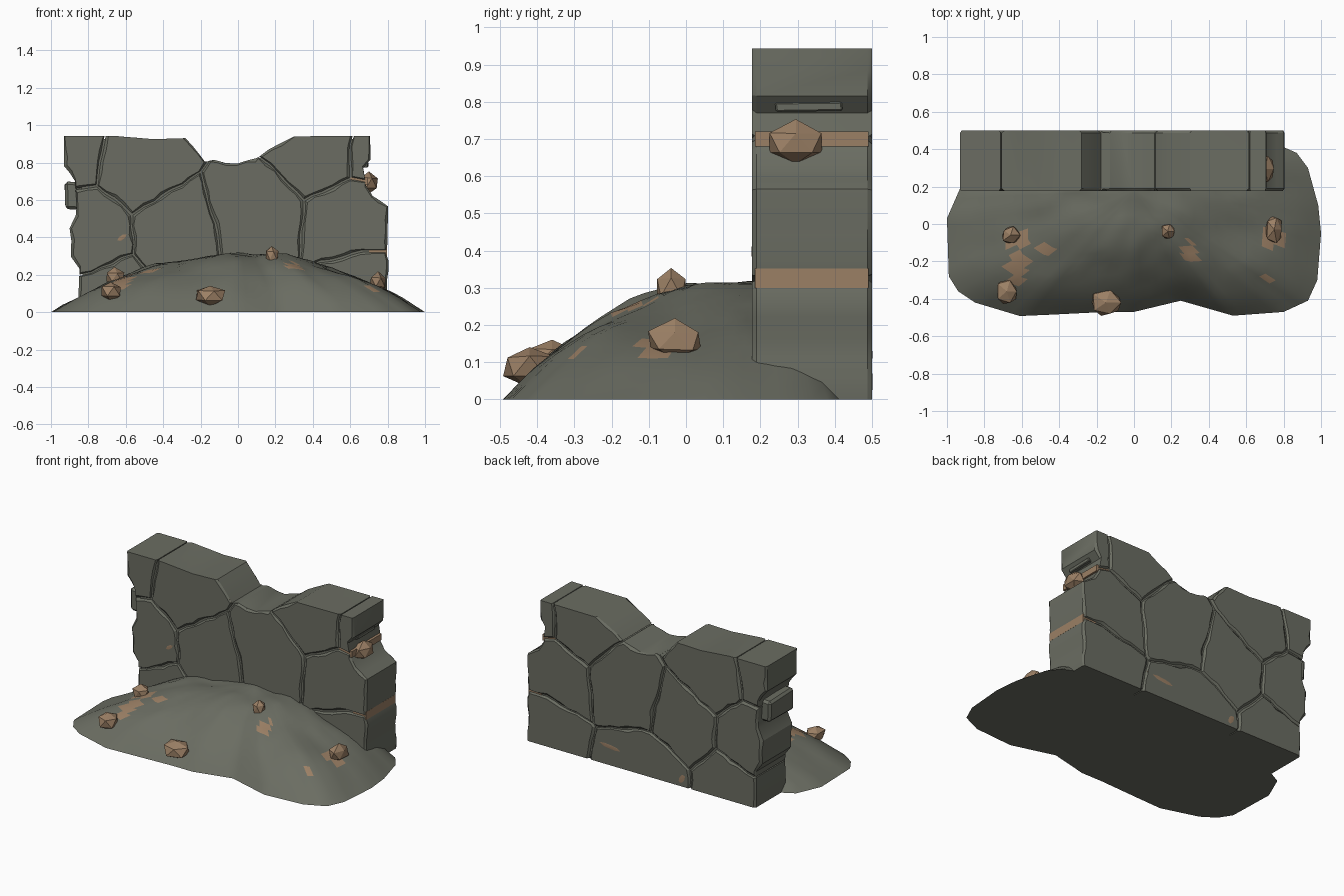
import bpy, bmesh, math, random
from mathutils import Vector, noise

if "Cube" in bpy.data.objects:
    bpy.data.objects.remove(bpy.data.objects["Cube"])

random.seed(4)


def material(name, rgb):
    m = bpy.data.materials.new(name)
    m.diffuse_color = (*rgb, 1)
    m.use_nodes = True
    m.node_tree.nodes["Principled BSDF"].inputs["Base Color"].default_value = m.diffuse_color
    return m


STONE = material("grey green stone", (0.145, 0.152, 0.122))
CLAY = material("tan clay", (0.33, 0.215, 0.13))


def make(name, bm, smooth=None):
    bmesh.ops.recalc_face_normals(bm, faces=bm.faces)
    me = bpy.data.meshes.new(name)
    bm.to_mesh(me)
    bm.free()
    me.materials.append(STONE)
    me.materials.append(CLAY)
    ob = bpy.data.objects.new(name, me)
    bpy.context.collection.objects.link(ob)
    if smooth:
        bpy.ops.object.select_all(action='DESELECT')
        ob.select_set(True)
        bpy.context.view_layer.objects.active = ob
        bpy.ops.object.shade_smooth_by_angle(angle=math.radians(smooth))
    return ob


def subdivide(pts, step):
    out = []
    for a, b in zip(pts, pts[1:] + pts[:1]):
        n = max(1, round((b - a).length / step))
        out += [a.lerp(b, i / n) for i in range(n)]
    return out


def loft(name, rings, smooth=None):
    """Skin closed rings of equal size and cap both ends."""
    bm = bmesh.new()
    vs = [[bm.verts.new(p) for p in r] for r in rings]
    n = len(vs[0])
    for r, s in zip(vs, vs[1:]):
        for i in range(n):
            j = (i + 1) % n
            bm.faces.new((r[i], r[j], s[j], s[i]))
    bm.faces.new(vs[0])
    bm.faces.new(vs[-1])
    return make(name, bm, smooth)


def clip(poly, point, normal):
    """Keep the part of a 2D polygon behind a line."""
    out = []
    for a, b in zip(poly, poly[1:] + poly[:1]):
        da, db = (a - point).dot(normal), (b - point).dot(normal)
        if da <= 0:
            out.append(a)
        if da * db < 0:
            out.append(a.lerp(b, da / (da - db)))
    return out


def rough(p):
    """Same wobble for both sides of a crack."""
    q = Vector((p.x * 7, p.y * 7, 3.1))
    d = noise.noise_vector(q) * 0.018 + noise.noise_vector(q * 3) * 0.008
    return Vector((max(-0.93, min(0.805, p.x + d.x)), max(0, min(0.943, p.y + d.y)))) \
        if 0.01 < p.y < 0.92 else p.copy()


# wall silhouette (x, z), broken into stones around seed points
outline = [Vector(p) for p in (
    (-0.85, 0), (0.80, 0), (0.80, 0.28), (0.78, 0.33), (0.80, 0.38), (0.80, 0.57), (0.72, 0.62),
    (0.68, 0.68), (0.67, 0.78), (0.705, 0.82), (0.705, 0.943), (0.30, 0.94), (0.22, 0.90),
    (0.10, 0.82), (0, 0.79), (-0.14, 0.825), (-0.18, 0.815), (-0.24, 0.89), (-0.28, 0.93),
    (-0.45, 0.925), (-0.68, 0.943), (-0.93, 0.943), (-0.93, 0.77), (-0.86, 0.70),
    (-0.87, 0.53), (-0.90, 0.45), (-0.90, 0.30), (-0.86, 0.24))]
seeds = [Vector(p) for p in (
    (-0.94, 0.88), (-0.52, 0.80), (-0.82, 0.42), (-0.30, 0.45), (0.03, 0.52), (0.66, 0.47),
    (0.43, 0.92), (0.80, 0.90), (-0.05, 0.05), (0.72, 0.17), (-0.70, 0.05))]

for k, s in enumerate(seeds):
    cell = outline
    for t in seeds:
        if t != s:
            n = (t - s).normalized()
            cell = clip(cell, (s + t) / 2 - n * 0.003, n)
    cell = [rough(p) for p in subdivide(cell, 0.06)]
    c = sum(cell, Vector((0, 0))) / len(cell)

    def ring(y, inset):
        pts = []
        for p in cell:
            d = c - p
            q = p + d.normalized() * min(inset * random.uniform(0.5, 1.5), d.length * 0.5)
            z = 0 if p.y < 0.005 else q.y
            if p.y > 0.925:
                z = p.y
            pts.append((q.x, y, z))
        return pts
    loft("wall_stone_%d" % (k + 1),
         [ring(0.177, 0.013), ring(0.190, 0), ring(0.487, 0), ring(0.5, 0.013)], 25)

# core filling the cracks
mid = Vector((-0.06, 0.45))
core = [mid + (p - mid) * 0.968 for p in outline]
ob = loft("wall_core", [[(p.x, y, p.y) for p in core] for y in (0.187, 0.489)])
for f in ob.data.polygons:
    f.material_index = int(abs(f.normal.x) > 0.7)


def box(name, lo, hi, mat=0, bevel=0.0, wobble=0.0):
    bm = bmesh.new()
    bmesh.ops.create_cube(bm, size=1)
    for v in bm.verts:
        v.co = Vector([(a + b) / 2 + (b - a) * q + random.uniform(-wobble, wobble)
                       for a, b, q in zip(lo, hi, v.co)])
    if bevel:
        bmesh.ops.bevel(bm, geom=bm.edges[:], offset=bevel, segments=1, affect='EDGES')
    for f in bm.faces:
        f.material_index = mat
    return make(name, bm)


# clay seams on the right end, protruding block on the left end
box("lower_clay_seam", (0.70, 0.185, 0.30), (0.797, 0.49, 0.352), 1)
box("upper_clay_seam", (0.60, 0.185, 0.68), (0.695, 0.49, 0.72), 1)
box("left_end_block", (-0.925, 0.2, 0.55), (-0.80, 0.45, 0.695), 0, 0.015, 0.006)
box("right_end_sliver", (0.60, 0.24, 0.775), (0.695, 0.42, 0.797), 0, 0.004, 0.003)

# earth mound: rings from its outline up to the ridge at the wall
base = [Vector(p) for p in (
    (-1, 0.03), (-0.99, -0.28), (-0.94, -0.36), (-0.85, -0.42), (-0.61, -0.492), (-0.45, -0.485),
    (-0.15, -0.47), (0, -0.47), (0.25, -0.41), (0.53, -0.49), (0.80, -0.47), (0.93, -0.41),
    (0.98, -0.30), (1, -0.05), (0.985, 0.10), (0.93, 0.30), (0.87, 0.38), (0.78, 0.42),
    (0.30, 0.42), (-0.50, 0.42), (-0.82, 0.25), (-0.93, 0.19))]
base = subdivide(base, 0.055)
centre = Vector((0, 0.18))


def height(p, t):
    bump = noise.noise(Vector((p.x * 4, p.y * 4, 1.7))) * 0.035
    bump += noise.noise(Vector((p.x * 11, p.y * 11, 5.0))) * 0.012
    h = 0.32 * (1 - t ** 2.5) * (1 - 0.2 * abs(p.x))
    return max(0, h + bump * (1 - t) ** 0.5 * min(1, 4 * t))


def ground(x, y):
    """Mound height under a point."""
    p = Vector((x, y))
    d = p - centre
    a = d.normalized()
    best = max(base, key=lambda b: (b - centre).normalized().dot(a))
    return height(p, min(1, d.length / (best - centre).length))


rings = []
for i in range(17):
    t = 1 - i / 16 * 0.98
    pts = [centre.lerp(b, t) for b in base]
    rings.append([(p.x, p.y, height(p, t)) for p in pts])
mound = loft("earth_mound", rings, 35)

# clay patches on the mound: x, y, half width, half depth
patches = [(-0.62, -0.24, 0.05, 0.10), (-0.47, -0.13, 0.04, 0.06), (0.30, -0.15, 0.045, 0.06),
           (0.71, -0.28, 0.035, 0.035), (0.73, -0.08, 0.06, 0.05), (-0.62, -0.09, 0.05, 0.05)]
for f in mound.data.polygons:
    x, y, z = f.center
    if f.normal.z > 0.2 and any(((x - a) / w) ** 2 + ((y - b) / d) ** 2 < 1
                                for a, b, w, d in patches):
        f.material_index = 1


def rock(name, pos, size, tilt=0.0, jitter=0.14):
    bm = bmesh.new()
    bmesh.ops.create_icosphere(bm, subdivisions=1 + (jitter < 0.1), radius=1)
    ca, sa = math.cos(tilt), math.sin(tilt)
    for v in bm.verts:
        q = v.co * random.uniform(1 - jitter, 1 + jitter * 0.6)
        x, y, z = (a * b for a, b in zip(q, size))
        v.co = Vector(pos) + Vector((x * ca - z * sa, y, x * sa + z * ca))
    for f in bm.faces:
        f.material_index = 1
    return make(name, bm)


# loose clay rocks
for k, (x, y, r, s, lift) in enumerate([
        (-0.66, -0.06, 0.055, 0.055, 0.01), (-0.68, -0.36, 0.065, 0.075, 0.015),
        (0.18, -0.04, 0.04, 0.05, 0.01), (0.75, -0.03, 0.05, 0.085, 0.02)]):
    rock("loose_rock_%d" % (k + 1), (x, y, ground(x, y) + lift), (r, s, 0.055))
rock("front_rock", (-0.15, -0.42, 0.09), (0.088, 0.08, 0.058))
rock("wall_end_rock", (0.70, 0.295, 0.69), (0.058, 0.085, 0.06))

# thin clay patches on the wall faces
for k, (x, y, z, w, h, a) in enumerate([
        (0.20, 0.497, 0.12, 0.13, 0.022, 0.15), (-0.32, 0.497, 0.05, 0.03, 0.05, 0.5),
        (-0.62, 0.18, 0.40, 0.05, 0.02, 0.6)]):
    rock("wall_clay_patch_%d" % (k + 1), (x, y, z), (w, 0.004, h), a, 0.08)
